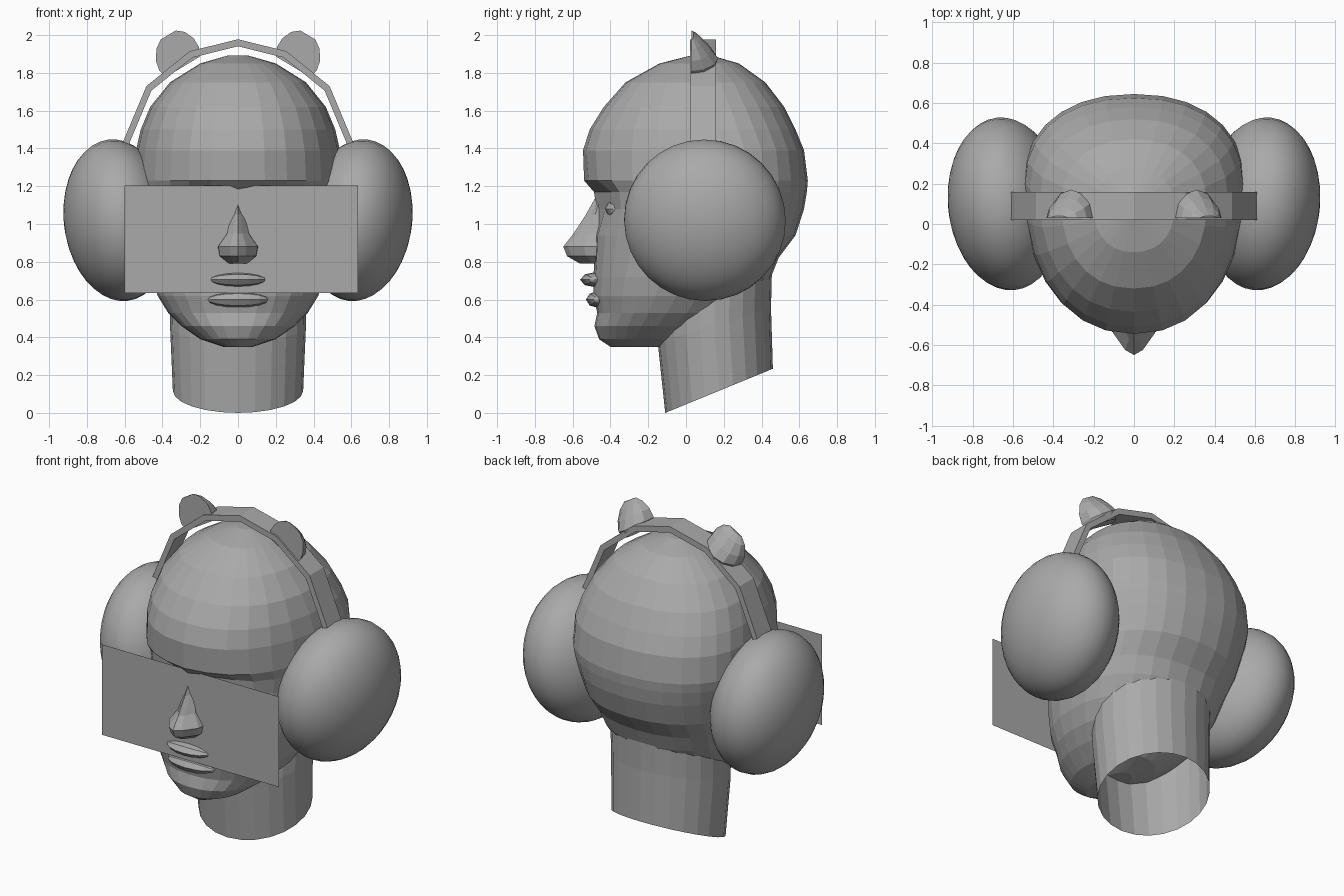
import bpy, bmesh, math
from mathutils import Vector

default = bpy.data.objects.get("Cube")
if default:
    bpy.data.objects.remove(default, do_unlink=True)

grey = bpy.data.materials.new("plain grey")
grey.use_nodes = True
tone = (0.4, 0.4, 0.4, 1)
grey.diffuse_color = tone
grey.node_tree.nodes["Principled BSDF"].inputs["Base Color"].default_value = tone


def finish(name, bm):
    """Turn a bmesh into a named grey object."""
    bmesh.ops.recalc_face_normals(bm, faces=bm.faces)
    mesh = bpy.data.meshes.new(name)
    bm.to_mesh(mesh)
    bm.free()
    mesh.materials.append(grey)
    obj = bpy.data.objects.new(name, mesh)
    bpy.context.collection.objects.link(obj)
    return obj


def loft(name, rings, cap_start=True, cap_end=True):
    """Skin a list of closed rings that have equal point counts."""
    bm = bmesh.new()
    rows = [[bm.verts.new(p) for p in ring] for ring in rings]
    count = len(rows[0])
    for low, high in zip(rows, rows[1:]):
        for i in range(count):
            j = (i + 1) % count
            bm.faces.new((low[i], low[j], high[j], high[i]))
    if cap_start:
        bm.faces.new(rows[0])
    if cap_end:
        bm.faces.new(rows[-1])
    return finish(name, bm)


def ball(name, centre, size, segments, rings, turn=(0, 0, 0)):
    """Ellipsoid with its poles along x."""
    bm = bmesh.new()
    bmesh.ops.create_uvsphere(bm, u_segments=segments, v_segments=rings, radius=1)
    for v in bm.verts:
        x, y, z = v.co
        v.co = (z * size[0], y * size[1], x * size[2])
    obj = finish(name, bm)
    obj.location = centre
    obj.rotation_euler = turn
    return obj


def power(value, exponent):
    return math.copysign(abs(value) ** exponent, value)


def head_ring(z, front, back, width, middle, sides=28):
    """Horizontal slice of the head, with eye sockets pressed in."""
    ring = []
    for i in range(sides):
        a = math.tau * i / sides
        x = width * power(math.cos(a), 0.9)
        s = power(math.sin(a), 0.9)
        y = middle + s * ((back - middle) if s > 0 else (middle - front))
        if y < 0:
            across = (abs(x) - 0.19) / 0.11
            up = (z - 1.13) / 0.07
            y += 0.07 * math.exp(-across ** 2 - up ** 2)
        ring.append(Vector((x, y, z)))
    return ring


# Head slices: height, front, back, half width, depth of the widest point
slices = [
    (0.35, -0.40, -0.05, 0.08, -0.2),
    (0.39, -0.46, 0.1, 0.2, -0.2),
    (0.46, -0.485, 0.2, 0.3, -0.15),
    (0.53, -0.47, 0.3, 0.37, -0.1),
    (0.62, -0.49, 0.38, 0.425, -0.05),
    (0.72, -0.49, 0.45, 0.46, 0),
    (0.82, -0.485, 0.49, 0.485, 0.05),
    (0.94, -0.48, 0.58, 0.51, 0.1),
    (1.08, -0.475, 0.625, 0.53, 0.15),
    (1.17, -0.49, 0.64, 0.545, 0.18),
    (1.23, -0.54, 0.645, 0.55, 0.2),
    (1.39, -0.545, 0.625, 0.54, 0.2),
    (1.5, -0.51, 0.58, 0.515, 0.17),
    (1.62, -0.435, 0.52, 0.465, 0.13),
    (1.75, -0.32, 0.42, 0.36, 0.1),
    (1.85, -0.14, 0.28, 0.2, 0.08),
    (1.893, 0.03, 0.13, 0.05, 0.08),
]
loft("head", [head_ring(*s) for s in slices])


# Neck: open tube with a sloping lower edge
def neck_ring(width, depth, middle, height):
    ring = []
    for i in range(24):
        a = math.tau * i / 24
        y = middle + depth * math.sin(a)
        ring.append((width * math.cos(a), y, height(y)))
    return ring


loft("neck", [
    neck_ring(0.345, 0.285, 0.175, lambda y: (y + 0.11) * 0.41),
    neck_ring(0.36, 0.3, 0.15, lambda y: 0.42 + 0.3 * y),
    neck_ring(0.365, 0.3, 0.155, lambda y: 0.76),
], cap_start=False, cap_end=False)


# Nose: slices of height, half width and ridge position
def nose_ring(z, width, ridge, base=-0.43):
    half = [(width, base), (width * 0.95, base + 0.5 * (ridge - base)),
            (width * 0.4, ridge + 0.025)]
    ring = [(x, y, z) for x, y in half] + [(0, ridge, z)]
    return ring + [(-x, y, z) for x, y in reversed(half)]


loft("nose", [nose_ring(*s) for s in [
    (1.14, 0.03, -0.48), (1.05, 0.04, -0.53), (0.95, 0.06, -0.595),
    (0.88, 0.11, -0.65), (0.83, 0.1, -0.63), (0.79, 0.05, -0.56)]])

# Lips and closed eyes
ball("upper_lip", (0, -0.48, 0.705), (0.15, 0.08, 0.04), 8, 8)
ball("lower_lip", (0, -0.46, 0.6), (0.16, 0.07, 0.045), 8, 8)
for side, label in ((1, "left"), (-1, "right")):
    ball(label + "_eye", (side * 0.19, -0.36, 1.08), (0.09, 0.07, 0.05), 8, 8)

# Flat panel standing across the face
bm = bmesh.new()
bm.faces.new([bm.verts.new((x, -0.5, z)) for x, z in
              ((-0.6, 0.635), (0.635, 0.635), (0.635, 1.205), (-0.6, 1.205))])
finish("face_panel", bm)

# Headband: faceted strip over the crown
half = [(0.615, 1.42), (0.485, 1.73), (0.255, 1.915)]
arc = half + [(0, 1.978)] + [(-x, z) for x, z in reversed(half)]
hub, shrink = Vector((0, 1.3)), 0.945
band = []
for x, z in arc:
    outer = Vector((x, z))
    inner = hub + (outer - hub) * shrink
    band.append([(outer.x, 0.02, outer.y), (outer.x, 0.16, outer.y),
                 (inner.x, 0.16, inner.y), (inner.x, 0.02, inner.y)])
loft("headband", band)


# Pointed ears on the band: flat in front, rounded behind
def ear_ring(side, along, spread, depth):
    start, lean, wide = Vector((0.305, 1.86)), Vector((0.065, 0.14)), Vector((0.1, -0.06))
    ring = []
    for i in range(7):
        a = math.pi * i / 6
        p = start + lean * along + wide * spread * math.cos(a)
        ring.append((side * p.x, 0.03 + depth * math.sin(a), p.y))
    return ring


for side, label in ((1, "left"), (-1, "right")):
    loft(label + "_pointed_ear", [ear_ring(side, *s) for s in [
        (-0.2, 0.9, 0.12), (0.1, 1.05, 0.14), (0.45, 1, 0.1),
        (0.8, 0.75, 0.05), (1, 0.4, 0.01)]])

    # Large padded ear cups, tilted a little outwards at the top and back
    cup = ball(label + "_ear_cup", (side * 0.635, 0.1, 1.02), (0.285, 0.43, 0.43),
               32, 20, (0, side * 0.12, side * -0.1))
    for poly in cup.data.polygons:
        poly.use_smooth = True
